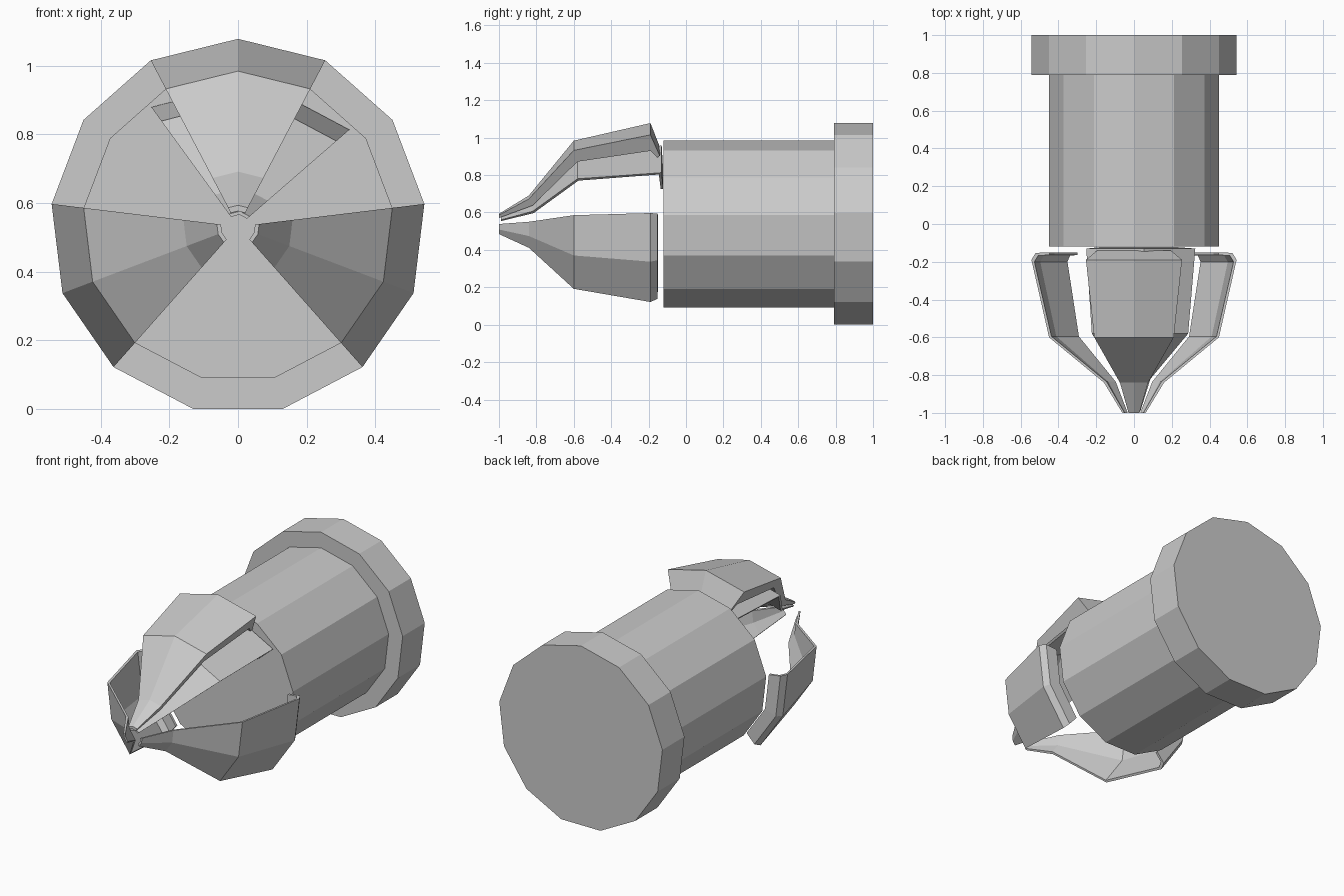
import bpy, bmesh, math

cube = bpy.data.objects.get("Cube")
if cube:
    bpy.data.objects.remove(cube)

SIDES = 13
STEP = 360 / SIDES
AXIS_Z = 0.531

grey = bpy.data.materials.new("plain grey")
grey.use_nodes = True
COLOUR = (0.6, 0.6, 0.6, 1)
grey.diffuse_color = COLOUR
grey.node_tree.nodes["Principled BSDF"].inputs["Base Color"].default_value = COLOUR


def polar(y, r, degrees):
    """Point at radius r around the long axis, angle measured from the top."""
    a = math.radians(degrees)
    return (r * math.sin(a), y, AXIS_Z + r * math.cos(a))


def finish(name, bm):
    bmesh.ops.recalc_face_normals(bm, faces=bm.faces[:])
    mesh = bpy.data.meshes.new(name)
    bm.to_mesh(mesh)
    bm.free()
    mesh.materials.append(grey)
    obj = bpy.data.objects.new(name, mesh)
    bpy.context.collection.objects.link(obj)


def drum(name, radius, y0, y1):
    """Thirteen-sided closed cylinder along y."""
    bm = bmesh.new()
    rings = [[bm.verts.new(polar(y, radius, i * STEP)) for i in range(SIDES)]
             for y in (y0, y1)]
    for i in range(SIDES):
        j = (i + 1) % SIDES
        bm.faces.new((rings[0][i], rings[0][j], rings[1][j], rings[1][i]))
    for ring in rings:
        bm.faces.new(ring)
    finish(name, bm)


def claw(name, outer, inner, angles):
    """Closed shell: an (y, r) section loop swept through the given angles."""
    bm = bmesh.new()
    loop = outer + inner[::-1]
    n = len(loop)
    rows = [[bm.verts.new(polar(y, r, a)) for y, r in loop] for a in angles]
    for a, b in zip(rows, rows[1:]):
        for i in range(n):
            j = (i + 1) % n
            bm.faces.new((a[i], a[j], b[j], b[i]))
    # side walls, as quads between the outer and inner profile
    for row in (rows[0], rows[-1]):
        for i in range(len(outer) - 1):
            bm.faces.new((row[i], row[i + 1], row[n - 2 - i], row[n - 1 - i]))
    finish(name, bm)


# body and rear flange
drum("body", 0.453, -0.12, 0.79)
drum("rear_flange", 0.547, 0.79, 1.0)

# thin side claws with a lip turned in at the back
outer = [(-1, 0.062), (-0.84, 0.16), (-0.6, 0.453), (-0.19, 0.547), (-0.153, 0.525), (-0.15, 0.45)]
inner = [(-1, 0.05), (-0.835, 0.146), (-0.595, 0.44), (-0.2, 0.531), (-0.166, 0.51), (-0.165, 0.45)]
for name, first in (("left_claw", 3), ("right_claw", 8)):
    claw(name, outer, inner, [(first + i) * STEP for i in range(3)])

# thick top claw
claw("top_claw",
     [(-1, 0.062), (-0.84, 0.16), (-0.6, 0.453), (-0.19, 0.547), (-0.14, 0.42)],
     [(-1, 0.045), (-0.82, 0.12), (-0.58, 0.385), (-0.19, 0.45), (-0.155, 0.41)],
     [-STEP, 0, STEP])

# thin inner claw beneath it, turned slightly to one side
claw("inner_claw",
     [(-0.99, 0.045), (-0.82, 0.115), (-0.58, 0.38), (-0.13, 0.43), (-0.122, 0.295)],
     [(-0.99, 0.035), (-0.815, 0.1), (-0.575, 0.365), (-0.145, 0.415), (-0.135, 0.295)],
     [-36, 7, 49])
